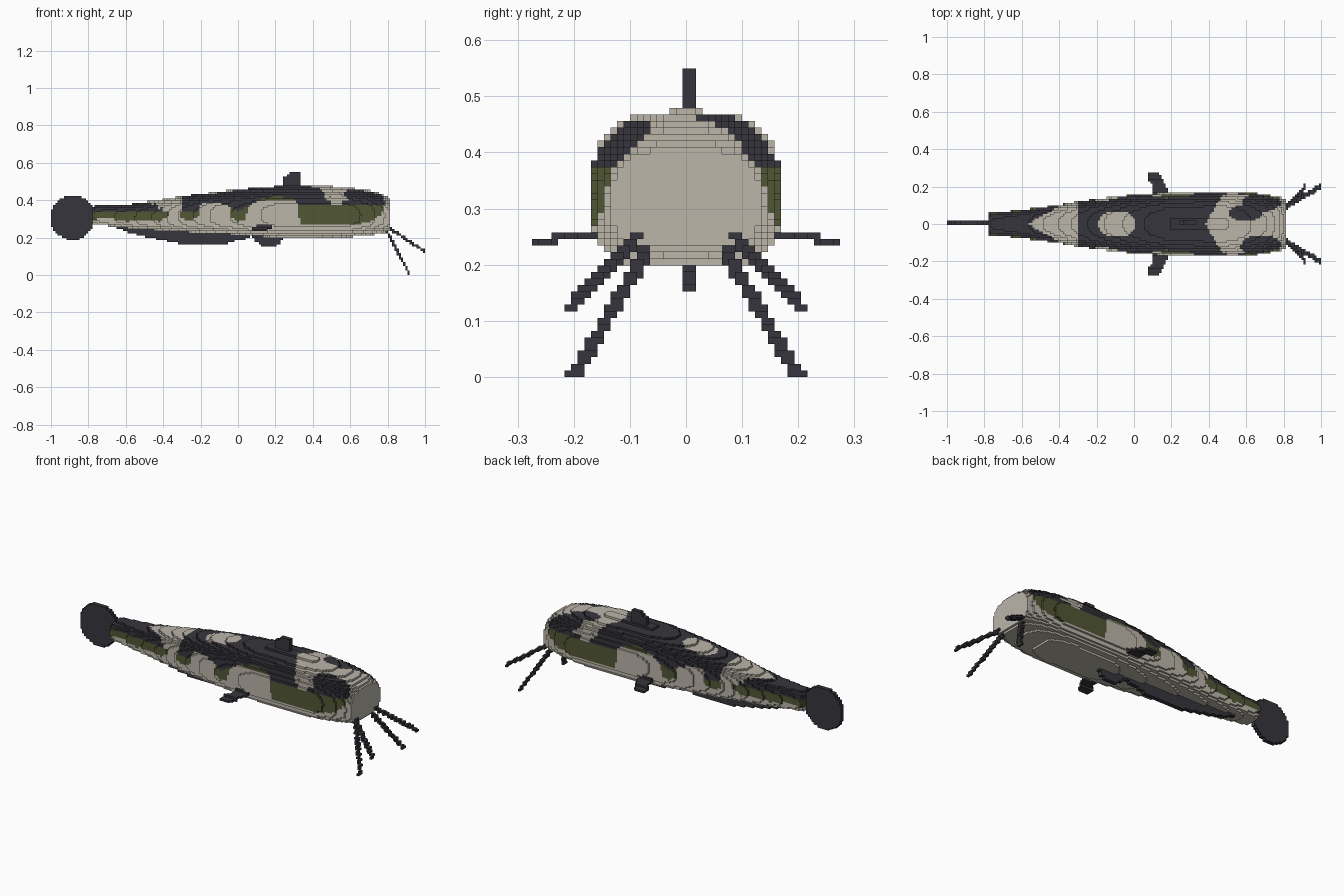
import bpy, bmesh, math
from mathutils import Vector

cube = bpy.data.objects.get("Cube")
if cube:
    bpy.data.objects.remove(cube, do_unlink=True)

V = 2 / 171  # block size; x and y cells are centred on multiples of V, z cells start at 0


def material(name, rgb):
    m = bpy.data.materials.new(name)
    m.use_nodes = True
    m.diffuse_color = (*rgb, 1)
    bsdf = next(n for n in m.node_tree.nodes if n.type == 'BSDF_PRINCIPLED')
    bsdf.inputs["Base Color"].default_value = (*rgb, 1)
    return m


BEIGE, DARK, GREEN = 0, 1, 2
mats = [material("beige skin", (0.50, 0.465, 0.40)),
        material("charcoal", (0.036, 0.036, 0.046)),
        material("olive green", (0.083, 0.096, 0.035))]


def lerp(points, x):
    """Piecewise linear curve through (x, value...) points."""
    if x <= points[0][0]:
        return points[0][1:]
    for a, b in zip(points, points[1:]):
        if x <= b[0]:
            t = (x - a[0]) / (b[0] - a[0])
            return tuple(p + (q - p) * t for p, q in zip(a[1:], b[1:]))
    return points[-1][1:]


def centre(c):
    return c[0] * V, c[1] * V, (c[2] + 0.5) * V


def build(name, cells, colour):
    """Turn a set of cells into a mesh made of their exposed sides."""
    bm = bmesh.new()
    verts = {}

    def vert(p):
        if p not in verts:
            verts[p] = bm.verts.new(((p[0] - .5) * V, (p[1] - .5) * V, p[2] * V))
        return verts[p]

    for c in sorted(cells):
        index = None
        for axis in range(3):
            u, w = (axis + 1) % 3, (axis + 2) % 3
            for side in (0, 1):
                n = list(c)
                n[axis] += 2 * side - 1
                if tuple(n) in cells:
                    continue
                ring = []
                for du, dw in ((0, 0), (1, 0), (1, 1), (0, 1)):
                    p = list(c)
                    p[axis] += side
                    p[u] += du
                    p[w] += dw
                    ring.append(vert(tuple(p)))
                if index is None:
                    index = colour(*centre(c)) if callable(colour) else colour
                f = bm.faces.new(ring if side else ring[::-1])
                f.material_index = index
    me = bpy.data.meshes.new(name)
    bm.to_mesh(me)
    bm.free()
    for m in mats:
        me.materials.append(m)
    ob = bpy.data.objects.new(name, me)
    bpy.context.scene.collection.objects.link(ob)
    return ob


def inside(poly, x, y):
    hit = False
    for (x1, y1), (x2, y2) in zip(poly, poly[1:] + poly[:1]):
        if (y1 > y) != (y2 > y) and x < x1 + (y - y1) * (x2 - x1) / (y2 - y1):
            hit = not hit
    return hit


def upright_fin(poly):
    """Fin two blocks thick, outlined in x and z."""
    return {(i, j, k) for i in range(-85, 86) for k in range(48) for j in (0, 1)
            if inside(poly, i * V, (k + .5) * V)}


# Body sections: x, half width, bottom, top
SECTIONS = [(-.78, .053, .272, .368), (-.58, .073, .25, .378), (-.43, .092, .238, .40),
            (-.30, .115, .23, .42), (-.10, .142, .22, .446), (.05, .154, .21, .462),
            (.20, .164, .20, .474), (.50, .166, .197, .474), (.60, .164, .203, .466),
            (.70, .154, .213, .452), (.77, .139, .222, .435), (.795, .132, .226, .418),
            (.815, .126, .23, .405)]

body = set()
for i in range(-66, 70):
    hw, lo, hi = lerp(SECTIONS, i * V)
    mid = lo + (hi - lo) * .46
    for k in range(int(lo / V), int(hi / V) + 1):
        z = (k + .5) * V
        t, n = ((z - mid) / (hi - mid), 2.6) if z > mid else ((mid - z) / (mid - lo), 3.4)
        if t >= 1:
            continue
        half = hw * (1 - t ** n) ** (1 / n)
        j = int(half / V + .45)
        body |= {(i, y, k) for y in range(-j, j + 1)}

# Camouflage: lower edges of the dark back and of the green band along x
DARK_EDGE = [(-.78, .342), (-.55, .345), (-.40, .34), (-.30, .34), (-.22, .345), (-.19, .38),
             (-.13, .39), (-.07, .375), (0, .345), (.05, .37), (.12, .405), (.2, .42),
             (.29, .41), (.33, .372), (.5, .37), (.8, .37)]
GREEN_EDGE = [(-.78, .295), (-.7, .305), (-.6, .285), (-.5, .295), (-.42, .285), (-.37, .32),
              (-.36, .4), (-.32, .4), (-.31, .305), (-.25, .285), (-.21, .32), (-.2, .4),
              (-.05, .4), (-.04, .31), (0, .285), (.04, .30), (.07, .4), (.32, .4),
              (.33, .27), (.45, .265), (.6, .265), (.7, .28), (.77, .325), (.78, .4), (.82, .4)]


def oval(x, y, cx, cy, rx, ry):
    return ((x - cx) / rx) ** 2 + ((y - cy) / ry) ** 2 < 1


def camouflage(x, y, z):
    if x > .785:
        return BEIGE
    dark, = lerp(DARK_EDGE, x)
    green, = lerp(GREEN_EDGE, x)
    if z < dark:
        return GREEN if z > green else BEIGE
    if -.57 + 1.8 * abs(y) < x < -.30:              # pale saddle near the tail
        return BEIGE
    if z > .4 and oval(x, y, -.09, 0, .10, .07):    # pale spot on the back
        return BEIGE
    if x > .38 + .6 * abs(y):                       # pale head with dark patches
        if y > 0:
            patch = oval(x, y, .60, .06, .09, .045) or oval(x, y, .68, .115, .1, .05)
        else:
            patch = oval(x, y, .68, -.12, .11, .06)
        low = z < .40 and (x < .5 or x > .56)
        return DARK if patch or low else BEIGE
    return DARK


build("body", body, camouflage)

# Tail, back and belly fins
disc = [(-.885 + .119 * math.cos(a * math.pi / 24), .307 + .119 * math.sin(a * math.pi / 24))
        for a in range(48)]
build("tail_fin", upright_fin(disc), DARK)
build("back_fin", upright_fin([(.25, .45), (.235, .48), (.235, .515), (.28, .545),
                               (.33, .545), (.33, .45)]), DARK)
build("long_belly_fin", upright_fin([(-.67, .26), (-.58, .225), (-.5, .205), (-.33, .17),
                                     (-.2, .162), (-.07, .164), (0, .185), (.06, .196),
                                     (.06, .23), (-.4, .26)]), DARK)
build("small_belly_fin", upright_fin([(.07, .215), (.09, .18), (.14, .147), (.19, .147),
                                      (.23, .17), (.24, .215)]), DARK)

# Paired side fins and whiskers
SIDE_FIN = [(.11, .13), (.19, .13), (.18, .18), (.135, .275), (.085, .275), (.07, .25), (.10, .20)]
WHISKERS = [("upper", (.79, .085, .262), (.995, .205, .128)),
            ("lower", (.795, .07, .235), (.918, .205, .004))]
for side, s in (("left", 1), ("right", -1)):
    fin = set()
    for i in range(4, 18):
        for j in range(10, 24):
            if inside(SIDE_FIN, i * V, j * V):
                k = 20 if j > 19 else 21 if j > 13 else 22
                fin.add((i, s * j, k))
                if j in (13, 14, 19, 20):           # joins the steps
                    fin.add((i, s * j, 21 if j > 16 else 22))
    build(side + "_side_fin", fin, DARK)

    for name, a, b in WHISKERS:
        a, b = Vector(a), Vector(b)
        cells = set()
        for step in range(61):
            p = a.lerp(b, step / 60)
            i, j, k = round(p.x / V), round(p.y / V), max(0, int(p.z / V))
            cells |= {(i, s * j, k), (i, s * (j - 1), k)}
        build(f"{side}_{name}_whisker", cells, DARK)
